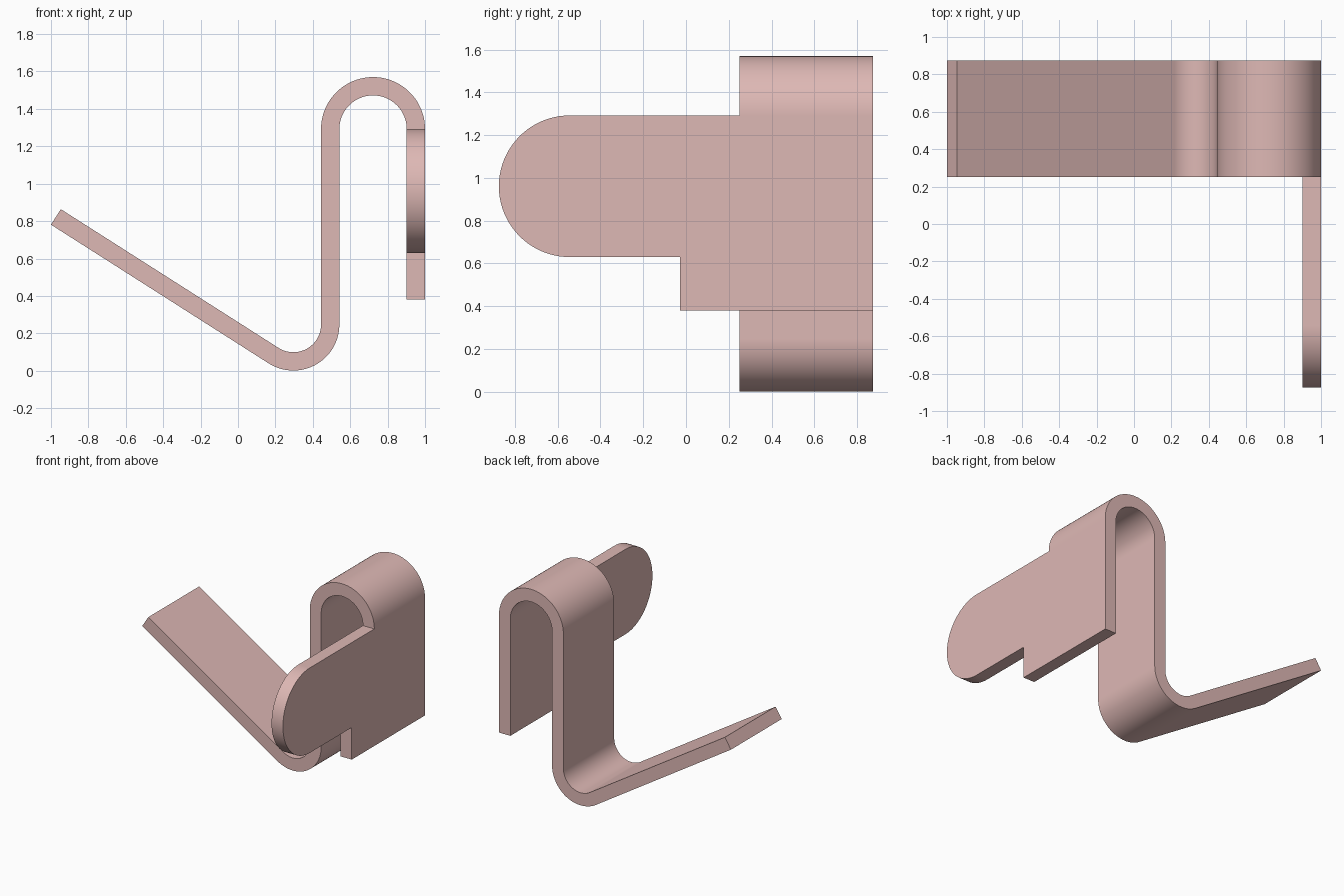
import bpy, bmesh
from math import radians, sin, cos

if "Cube" in bpy.data.objects:
    bpy.data.objects.remove(bpy.data.objects["Cube"])

T = 0.098                    # sheet thickness
Y0, Y1 = 0.25, 0.875         # strip width
X0, X1 = 0.902, 1.0          # plate thickness range
ZT = 1.292                   # where the strip meets the plate
SEG = 40


def arc(cx, cy, r, a0, a1, n=SEG):
    return [(cx + r * cos(radians(a0 + (a1 - a0) * i / n)),
             cy + r * sin(radians(a0 + (a1 - a0) * i / n))) for i in range(n + 1)]


def prism(bm, pts, place, d0, d1, open_edge):
    """Extrude a 2D outline between two depths, leaving one wall open."""
    a = [bm.verts.new(place(p, d0)) for p in pts]
    b = [bm.verts.new(place(p, d1)) for p in pts]
    bm.faces.new(a)
    bm.faces.new(b[::-1])
    n = len(pts)
    for i in range(n):
        j = (i + 1) % n
        if i != open_edge:
            bm.faces.new((a[i], b[i], b[j], a[j]))


bm = bmesh.new()

# Bent strip: hook over the top, straight leg, lower bend, sloping arm
tilt = 32.5
t = radians(tilt)
bend, hook = (0.296, 0.247), (0.722, ZT)
r_out, r_in = 0.246, 0.148
arm_out = (-1.0, 0.781)
arm_in = (-1.0 + T * sin(t), 0.781 + T * cos(t))
outer = arc(*hook, 0.278, 0, 180) + arc(*bend, r_in, 0, -90 - tilt) + [arm_in]
inner = [arm_out] + arc(*bend, r_out, -90 - tilt, 0) + arc(*hook, 0.18, 180, 0)
strip = outer + inner
prism(bm, strip, lambda p, d: (p[0], d, p[1]), Y0, Y1, len(strip) - 1)

# Flat plate with rounded tongue and lower step
plate = [(Y0, ZT), (Y1, ZT), (Y1, 0.38), (-0.028, 0.38), (-0.028, 0.63)]
plate += arc(-0.544, 0.961, 0.331, 270, 90)
prism(bm, plate, lambda p, d: (d, p[0], p[1]), X0, X1, 0)

bmesh.ops.remove_doubles(bm, verts=bm.verts, dist=0.0005)
bmesh.ops.recalc_face_normals(bm, faces=bm.faces)
mesh = bpy.data.meshes.new("bent_clip")
bm.to_mesh(mesh)
bm.free()
clip = bpy.data.objects.new("bent_clip", mesh)
bpy.context.collection.objects.link(clip)

# Smooth bends, crisp sheet edges
bpy.context.view_layer.objects.active = clip
clip.select_set(True)
bpy.ops.object.shade_smooth_by_angle(angle=radians(30))
wn = clip.modifiers.new("flat_faces", 'WEIGHTED_NORMAL')
wn.keep_sharp = True

mat = bpy.data.materials.new("pink")
mat.diffuse_color = (0.73, 0.48, 0.46, 1)
mat.use_nodes = True
mat.node_tree.nodes["Principled BSDF"].inputs["Base Color"].default_value = mat.diffuse_color
mesh.materials.append(mat)
